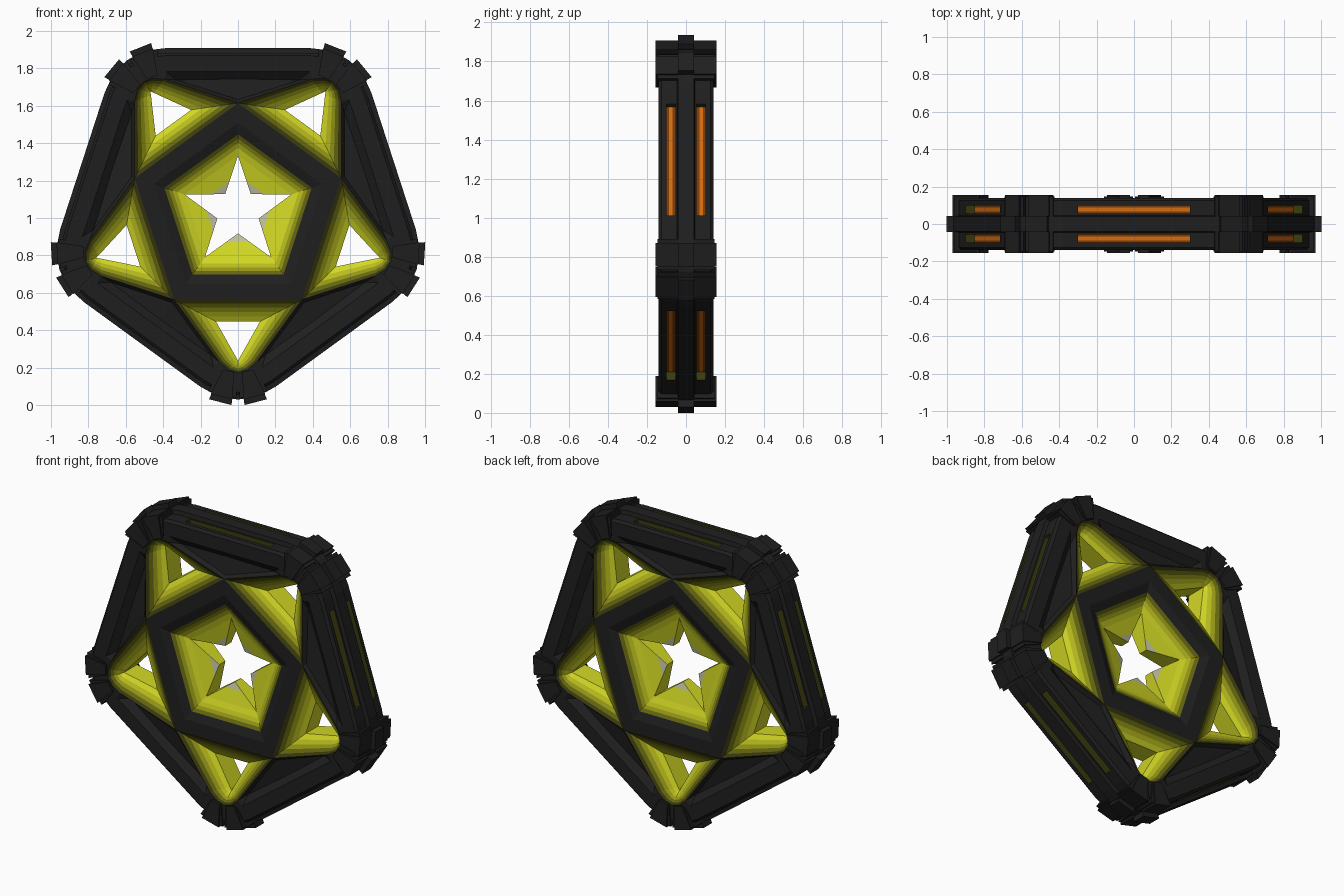
import bpy, bmesh, math
from math import sin, cos, tan, radians
from mathutils import Vector

if "Cube" in bpy.data.objects:
    bpy.data.objects.remove(bpy.data.objects["Cube"])

CZ = 1.033            # height of the pentagon centre
ARC = 0.652           # distance from the centre to each corner's arc centre


def srgb(r, g, b):
    f = lambda c: (c / 255 / 12.92) if c < 11 else ((c / 255 + 0.055) / 1.055) ** 2.4
    return (f(r), f(g), f(b), 1)


COLOURS = [("black", (31, 31, 31)), ("dark_olive", (58, 58, 14)), ("olive", (100, 102, 16)),
           ("mustard", (148, 150, 22)), ("dull_yellow", (184, 188, 30)), ("yellow", (210, 216, 36)),
           ("pale_grey", (194, 194, 160)), ("brown", (120, 60, 10)), ("orange", (212, 108, 16))]
mats = []
for n, c in COLOURS:
    m = bpy.data.materials.new(n)
    m.diffuse_color = srgb(*c)
    m.use_nodes = True
    m.node_tree.nodes["Principled BSDF"].inputs["Base Color"].default_value = m.diffuse_color
    mats.append(m)
BLACK, D_OLIVE, OLIVE, MUSTARD, DULL, YELLOW, GREY, BROWN, ORANGE = range(9)


def build(name, faces, depth_mirror=True):
    """Repeat half-sector faces (x, r, y) left/right, front/back and five times round."""
    bm = bmesh.new()
    for k in range(5):
        a = radians(72 * k)
        for sx in (1, -1):
            for sy in ((1, -1) if depth_mirror else (1,)):
                for pts, mat in faces:
                    vs = []
                    for x, r, y in pts:
                        x *= sx
                        vs.append(bm.verts.new((x * cos(a) + r * sin(a), y * sy,
                                                CZ + x * sin(a) - r * cos(a))))
                    bm.faces.new(vs).material_index = mat
    bmesh.ops.remove_doubles(bm, verts=bm.verts, dist=0.0003)
    bmesh.ops.dissolve_degenerate(bm, edges=bm.edges, dist=0.0002)
    bmesh.ops.recalc_face_normals(bm, faces=bm.faces)
    me = bpy.data.meshes.new(name)
    bm.to_mesh(me)
    bm.free()
    for m in mats:
        me.materials.append(m)
    ob = bpy.data.objects.new(name, me)
    bpy.context.collection.objects.link(ob)
    return ob


# Point helpers: bar (apothem, distance along edge), corner arc, centre ring
S, K = sin(radians(36)), cos(radians(36))
def bar(a, s, y): return (a * S - s * K, a * K + s * S, y)
def arc(phi, rad, y): return (rad * sin(radians(phi)), ARC + rad * cos(radians(phi)), y)
def mid(a, y): return (0, a, y)
def cor(a, y): return (a * tan(radians(36)), a, y)
def mix(p, q, t): return tuple(Vector(p).lerp(Vector(q), t))


faces = []
def add(mat, *pts): faces.append((pts, mat))
def strip(mat, c1, c2, skip=()):
    for i in range(len(c1) - 1):
        if i not in skip:
            add(mat, c1[i], c1[i + 1], c2[i + 1], c2[i])


# Outer rim: raised middle ridge, lower shoulders with slot gaps, small chamfer
def rim(y, d=0):
    return [bar(.875 - d, 0, y), bar(.875 - d, .3, y), arc(36, .3475 - d, y),
            arc(18, .352 - d, y), arc(0, .352 - d, y)]
D = .025
front = rim(.14, .04)
strip(BLACK, rim(0), rim(.04))
strip(BLACK, rim(.04), rim(.045, D))
strip(BLACK, rim(.045, D), rim(.055, D))
strip(BLACK, rim(.055, D), rim(.10, D), skip=(0,))
strip(BLACK, rim(.10, D), rim(.125, D))
strip(BLACK, rim(.125, D), front)

# Light slots sunk into the shoulders
ys = [.055, .068, .087, .10]
hi, lo = .875 - D, .80
for y in (ys[0], ys[-1]):
    add(D_OLIVE, bar(hi, 0, y), bar(hi, .3, y), bar(lo, .3, y), bar(lo, 0, y))
add(D_OLIVE, bar(hi, .3, ys[0]), bar(hi, .3, ys[-1]), *[bar(lo, .3, y) for y in reversed(ys)])
for i, m in enumerate((BROWN, ORANGE, BROWN)):
    add(m, bar(lo, 0, ys[i]), bar(lo, .3, ys[i]), bar(lo, .3, ys[i + 1]), bar(lo, 0, ys[i + 1]))

# Front of the frame bars and the sunken triangles
Y = .14
i0, i18, i36 = (0, .86, Y), (.05, .845, Y), (.10, .803, Y)
b0, b1 = bar(.75, 0, Y), bar(.75, .385, Y)
p0, p1, apex, V = bar(.71, 0, .105), bar(.705, .33, .105), bar(.60, 0, .125), cor(.47, Y)
add(BLACK, front[0], front[1], front[2], b1, b0)
add(BLACK, front[2], front[3], i18, i36, b1)
add(BLACK, front[3], front[4], i0, i18)
add(BLACK, b0, b1, p1, p0)
add(BLACK, b1, i36, p1)
add(BLACK, p0, p1, apex)
add(BLACK, apex, p1, i36, V)

# Triangular openings: banded funnels ending in a straight hole
H = .065
outer = [i0, i18, i36, V, mid(.47, Y)]
inner = [(0, .797, H), (.004, .79, H), (.01, .778, H), (.117, .588, H), (0, .588, H)]
cuts = [0, .17, .36, .55, .76, 1]
for i, m in enumerate((D_OLIVE, OLIVE, MUSTARD, DULL, YELLOW)):
    strip(m, [mix(p, q, cuts[i]) for p, q in zip(outer, inner)],
          [mix(p, q, cuts[i + 1]) for p, q in zip(outer, inner)])
strip(YELLOW, inner, [(x, r, 0) for x, r, y in inner])

# Centre ring and its banded funnel
levels = [(.47, .14), (.385, .14), (.335, .12), (.316, .107), (.298, .095), (.276, .082), (.243, .068)]
for (l0, l1), m in zip(zip(levels, levels[1:]), (BLACK, BLACK, OLIVE, MUSTARD, DULL, YELLOW)):
    strip(m, [mid(*l0), cor(*l0)], [mid(*l1), cor(*l1)])

# Five inward fins with pale tips that leave a star opening
M, C, Cm, T, Tm = mid(.243, .068), cor(.243, .068), cor(.243, 0), (0, .116, .03), (0, .116, 0)
M2, C2 = mix(T, M, .34), mix(T, C, .34)
add(YELLOW, M, C, C2, M2)
add(GREY, M2, C2, T)
add(YELLOW, C, Cm, Tm, T, C2)

build("pentagon_panel", faces)


# Corner clamps: tapered blocks running through the thickness
def block(r0, r1, w0, w1, yy, phi=14.5):
    d = Vector((sin(radians(phi)), cos(radians(phi))))
    t = Vector((d.y, -d.x))
    o = Vector((0, ARC))
    q = [o + d * r0 - t * w0, o + d * r0 + t * w0, o + d * r1 + t * w1, o + d * r1 - t * w1]
    f, b = [(p.x, p.y, -yy) for p in q], [(p.x, p.y, yy) for p in q]
    return [(f, BLACK), (b, BLACK)] + [((f[i], f[(i + 1) % 4], b[(i + 1) % 4], b[i]), BLACK)
                                       for i in range(4)]


build("clamp_collars", block(.215, .336, .040, .080, .147), False)
build("clamp_straps", block(.205, .348, .030, .060, .156), False)
build("clamp_lugs", block(.30, .378, .05, .062, .042), False)
